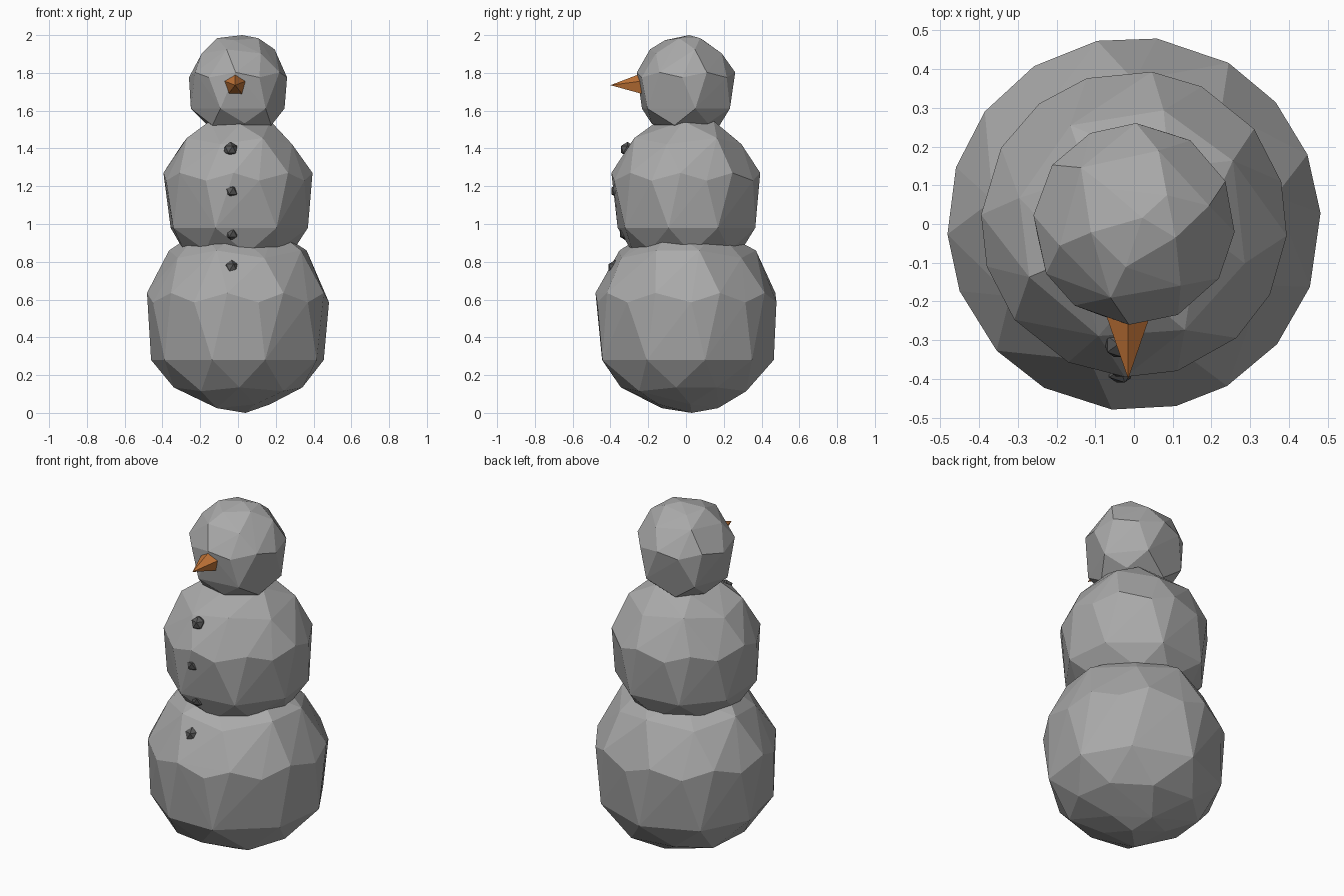
import bpy, bmesh, math, random
from mathutils import Vector

cube = bpy.data.objects.get("Cube")
if cube:
    bpy.data.objects.remove(cube, do_unlink=True)


def material(name, rgb):
    m = bpy.data.materials.new(name)
    m.use_nodes = True
    m.diffuse_color = (*rgb, 1)
    m.node_tree.nodes["Principled BSDF"].inputs["Base Color"].default_value = (*rgb, 1)
    return m


SNOW = material("snow grey", (0.40, 0.40, 0.40))
COAL = material("coal", (0.10, 0.10, 0.10))
CARROT = material("carrot orange", (0.55, 0.18, 0.04))


def finish(name, bm, mat):
    bmesh.ops.recalc_face_normals(bm, faces=bm.faces)
    mesh = bpy.data.meshes.new(name)
    bm.to_mesh(mesh)
    bm.free()
    mesh.materials.append(mat)
    ob = bpy.data.objects.new(name, mesh)
    bpy.context.collection.objects.link(ob)


def snowball(name, z, radius, n, seed, turn):
    """Faceted ball: the hull of staggered rings, with a zigzag ring above the middle."""
    rng = random.Random(seed)
    half = (n + 1) // 2
    # height, ring radius, corner count, zigzag height
    rings = [(-0.93, 0.34, 5, 0.02), (-0.75, 0.69, half, 0.02), (-0.44, 0.93, half, 0),
             (0.22, 0.965, n, 0.05), (0.68, 0.74, half, 0.04), (0.92, 0.42, 5, 0.02)]
    bm = bmesh.new()
    for k, (h, r, count, zig) in enumerate(rings):
        for i in range(count):
            a = turn + math.tau * (i + 0.5 * (k % 2) + rng.uniform(-0.1, 0.1)) / count
            dz = zig * (-1) ** i
            bm.verts.new((r * math.cos(a), r * math.sin(a), h + dz))
    for pole in (-1, 1):
        bm.verts.new((0.08, 0.06, pole))
    for v in bm.verts:
        v.co = v.co * radius + Vector((0, 0, z))
    res = bmesh.ops.convex_hull(bm, input=bm.verts[:])
    loose = [v for v in bm.verts if not v.link_faces]
    bmesh.ops.delete(bm, geom=loose, context="VERTS")
    finish(name, bm, SNOW)


snowball("lower_body", 0.50, 0.50, 18, 3, 0.2)
snowball("middle_body", 1.16, 0.41, 16, 5, 0.5)
snowball("head", 1.73, 0.27, 12, 8, 0.2)

# Carrot nose
bm = bmesh.new()
tip = bm.verts.new((-0.015, -0.40, 1.735))
base = []
for i in range(5):
    a = math.pi / 2 + math.tau * i / 5
    base.append(bm.verts.new((-0.015 + 0.06 * math.cos(a), -0.235, 1.738 + 0.06 * math.sin(a))))
bm.faces.new(base)
for i in range(5):
    bm.faces.new((base[i], base[(i + 1) % 5], tip))
finish("nose", bm, CARROT)

# Coal buttons
for i, (x, y, z) in enumerate([(-0.04, -0.31, 1.395), (-0.035, -0.36, 1.175),
                               (-0.035, -0.315, 0.95), (-0.035, -0.375, 0.77)]):
    bm = bmesh.new()
    bmesh.ops.create_icosphere(bm, subdivisions=1, radius=0.04)
    bmesh.ops.translate(bm, verts=bm.verts, vec=(x, y, z))
    finish(f"button_{i + 1}", bm, COAL)
